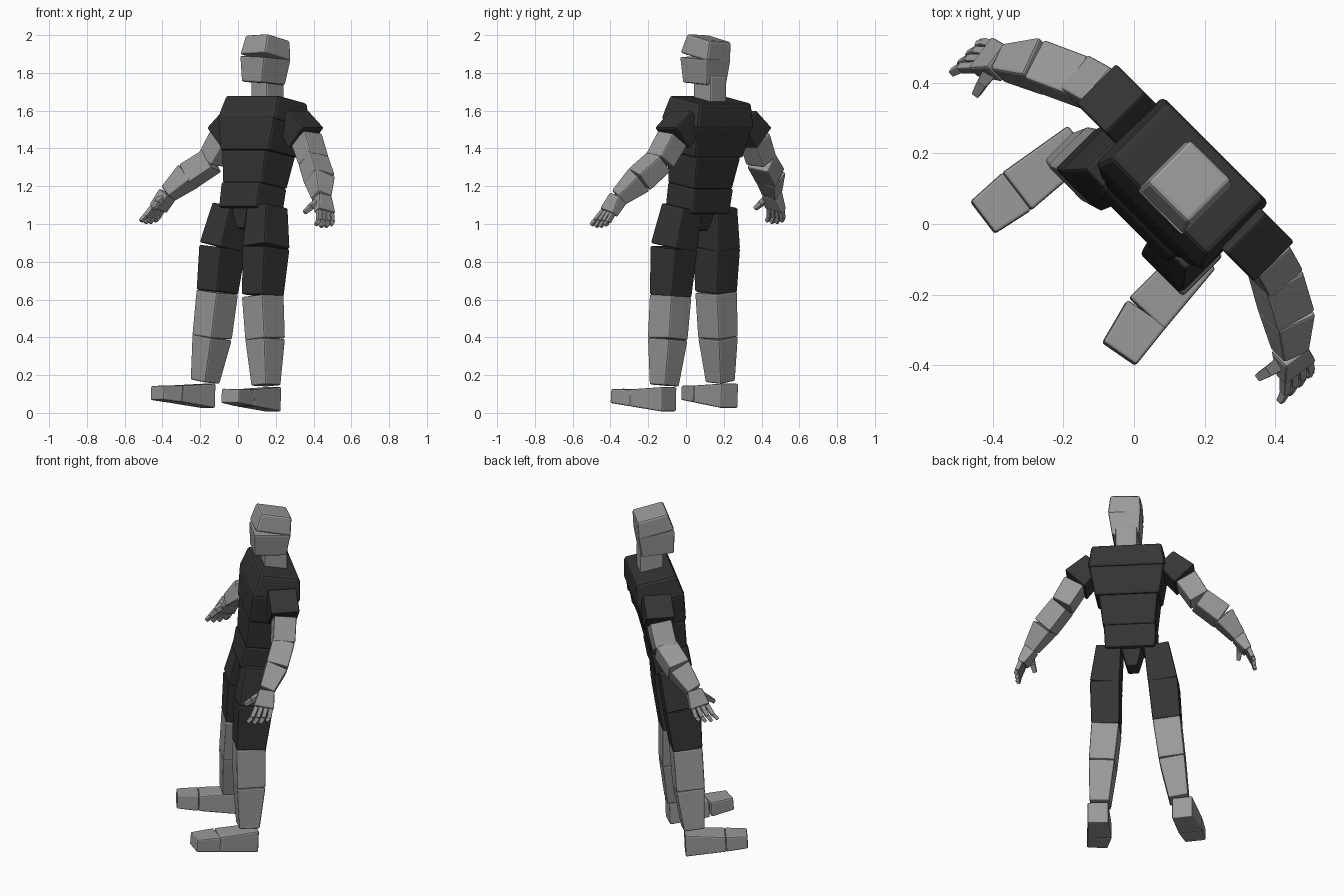
import bpy
import bmesh
from math import radians
from mathutils import Matrix, Vector

if "Cube" in bpy.data.objects:
    bpy.data.objects.remove(bpy.data.objects["Cube"])


def material(name, value):
    m = bpy.data.materials.new(name)
    m.use_nodes = True
    colour = (value, value, value, 1)
    m.diffuse_color = colour
    m.node_tree.nodes["Principled BSDF"].inputs["Base Color"].default_value = colour
    return m


SKIN = material("light grey", 0.32)
CLOTH = material("dark grey", 0.035)
TURN = Matrix.Rotation(radians(-45), 3, "Z")   # the figure stands turned to one side
ACROSS, DEPTH = Vector((1, 0, 0)), Vector((0, 1, 0))


def block(name, mat, a, b, size_a, size_b, hint=ACROSS, bevel=0.008):
    """Tapered box from a to b; each size is (along hint, other way)."""
    a, b = Vector(a), Vector(b)
    axis = (b - a).normalized()
    u = (hint - axis * hint.dot(axis)).normalized()
    v = axis.cross(u)
    bm = bmesh.new()
    bmesh.ops.create_cube(bm, size=1)
    for vert in bm.verts:
        top = vert.co.z > 0
        centre, size = (b, size_b) if top else (a, size_a)
        vert.co = TURN @ (centre + u * vert.co.x * size[0] + v * vert.co.y * size[1])
    bmesh.ops.recalc_face_normals(bm, faces=bm.faces)
    mesh = bpy.data.meshes.new(name)
    bm.to_mesh(mesh)
    bm.free()
    mesh.materials.append(mat)
    obj = bpy.data.objects.new(name, mesh)
    bpy.context.collection.objects.link(obj)
    mod = obj.modifiers.new("soft edges", "BEVEL")
    mod.width = bevel
    mod.segments = 2
    return obj


def chain(names, mat_list, joints, hint=ACROSS, bevel=0.008):
    """Row of blocks through joints given as (point, size)."""
    for name, mat, (a, sa), (b, sb) in zip(names, mat_list, joints, joints[1:]):
        block(name, mat, a, b, sa, sb, hint, bevel)


# Torso, leaning back a little
block("upper_chest", CLOTH, (0.015, 0.175, 1.53), (0.015, 0.2, 1.66),
      (0.43, 0.28), (0.39, 0.23), bevel=0.015)
block("chest", CLOTH, (0.015, 0.145, 1.37), (0.015, 0.175, 1.54),
      (0.36, 0.24), (0.42, 0.27), bevel=0.012)
block("belly", CLOTH, (0.01, 0.115, 1.2), (0.01, 0.145, 1.375),
      (0.29, 0.2), (0.33, 0.23), bevel=0.012)
block("waist", CLOTH, (0.005, 0.09, 1.07), (0.005, 0.115, 1.205),
      (0.28, 0.21), (0.29, 0.21), bevel=0.012)
block("crotch", CLOTH, (0, 0.075, 0.97), (0, 0.09, 1.1), (0.06, 0.12), (0.13, 0.17))

# Neck and head
block("neck", SKIN, (0.02, 0.2, 1.62), (0.02, 0.2, 1.78), (0.12, 0.13), (0.12, 0.13))
block("jaw", SKIN, (0.025, 0.165, 1.745), (0.03, 0.175, 1.88), (0.15, 0.18), (0.18, 0.205))
block("skull", SKIN, (0.03, 0.175, 1.88), (0.025, 0.198, 1.985),
      (0.185, 0.205), (0.165, 0.175), bevel=0.012)

# Legs: thigh and shorts, then shin
leg_names = ["upper_thigh", "lower_thigh", "upper_shin", "lower_shin"]
leg_mats = [CLOTH, CLOTH, SKIN, SKIN]
leg_sizes = [(0.14, 0.17), (0.165, 0.195), (0.155, 0.165), (0.145, 0.16), (0.11, 0.115)]
leg_points = {
    "left": [(0.125, 0.095, 1.09), (0.15, 0.06, 0.875), (0.15, 0.035, 0.62),
             (0.17, 0.033, 0.39), (0.186, 0.023, 0.145)],
    "right": [(-0.138, 0.095, 1.09), (-0.172, 0.057, 0.875), (-0.19, 0.035, 0.64),
              (-0.217, 0.023, 0.4), (-0.252, 0.005, 0.165)],
}
for side, points in leg_points.items():
    chain([side + "_" + n for n in leg_names], leg_mats, list(zip(points, leg_sizes)))

# Shoes: heel part and toe part, toes lifted slightly
foot_points = {
    "left": [(0.195, 0.07, 0.072), (0.205, -0.155, 0.08), (0.23, -0.29, 0.09)],
    "right": [(-0.272, 0.055, 0.09), (-0.3, -0.17, 0.1), (-0.316, -0.29, 0.106)],
}
foot_sizes = [(0.115, 0.13), (0.135, 0.09), (0.115, 0.075)]
for side, points in foot_points.items():
    chain([side + "_foot", side + "_toes"], [SKIN, SKIN], list(zip(points, foot_sizes)))

# Arms: sleeve, upper arm, forearm, wrist, palm, fingers and thumb
arm_names = ["sleeve", "upper_arm", "elbow", "forearm", "palm"]
arm_mats = [CLOTH] + [SKIN] * 4
arm_joints = [
    ((0.2, 0.205, 1.56), (0.16, 0.12)),
    ((0.305, 0.205, 1.455), (0.16, 0.155)),
    ((0.38, 0.185, 1.335), (0.125, 0.115)),
    ((0.48, 0.13, 1.235), (0.125, 0.12)),
    ((0.565, 0.06, 1.14), (0.085, 0.075)),
    ((0.615, 0.035, 1.06), (0.115, 0.045)),
]
for side, sign in (("left", 1), ("right", -1)):

    def place(x, y, z):
        # the right forearm swings a touch further out and up
        swing = 0.02 if sign < 0 and x > 0.45 else 0
        return (sign * (x + swing), y, z + swing)

    joints = [(place(*p), s) for p, s in arm_joints]
    # the sleeve is wider than the arm inside it
    block(side + "_sleeve", CLOTH, joints[0][0], joints[1][0], *[j[1] for j in joints[:2]], hint=DEPTH)
    joints[1] = (joints[1][0], (0.125, 0.125))
    chain([side + "_" + n for n in arm_names[1:]], arm_mats[1:], joints[1:], DEPTH)
    for i, finger in enumerate(("index", "middle", "ring", "little")):
        t = i / 3
        knuckle = place(0.612 + 0.008 * t, -0.005 + 0.08 * t, 1.07 - 0.01 * t)
        middle = place(0.64 + 0.004 * t, -0.035 + 0.095 * t, 1.02 - 0.01 * t)
        tip = place(0.648 + 0.004 * t, -0.062 + 0.105 * t, 0.98 + 0.01 * abs(i - 1.5))
        sizes = [(0.025, 0.026), (0.023, 0.024), (0.019, 0.02)]
        chain([f"{side}_{finger}_base", f"{side}_{finger}_tip"], [SKIN, SKIN],
              list(zip([knuckle, middle, tip], sizes)), DEPTH, 0.003)
    thumb = [place(0.575, 0.035, 1.125), place(0.565, -0.02, 1.09), place(0.555, -0.058, 1.06)]
    chain([side + "_thumb_base", side + "_thumb_tip"], [SKIN, SKIN],
          list(zip(thumb, [(0.045, 0.035), (0.03, 0.028), (0.022, 0.02)])), ACROSS, 0.003)
